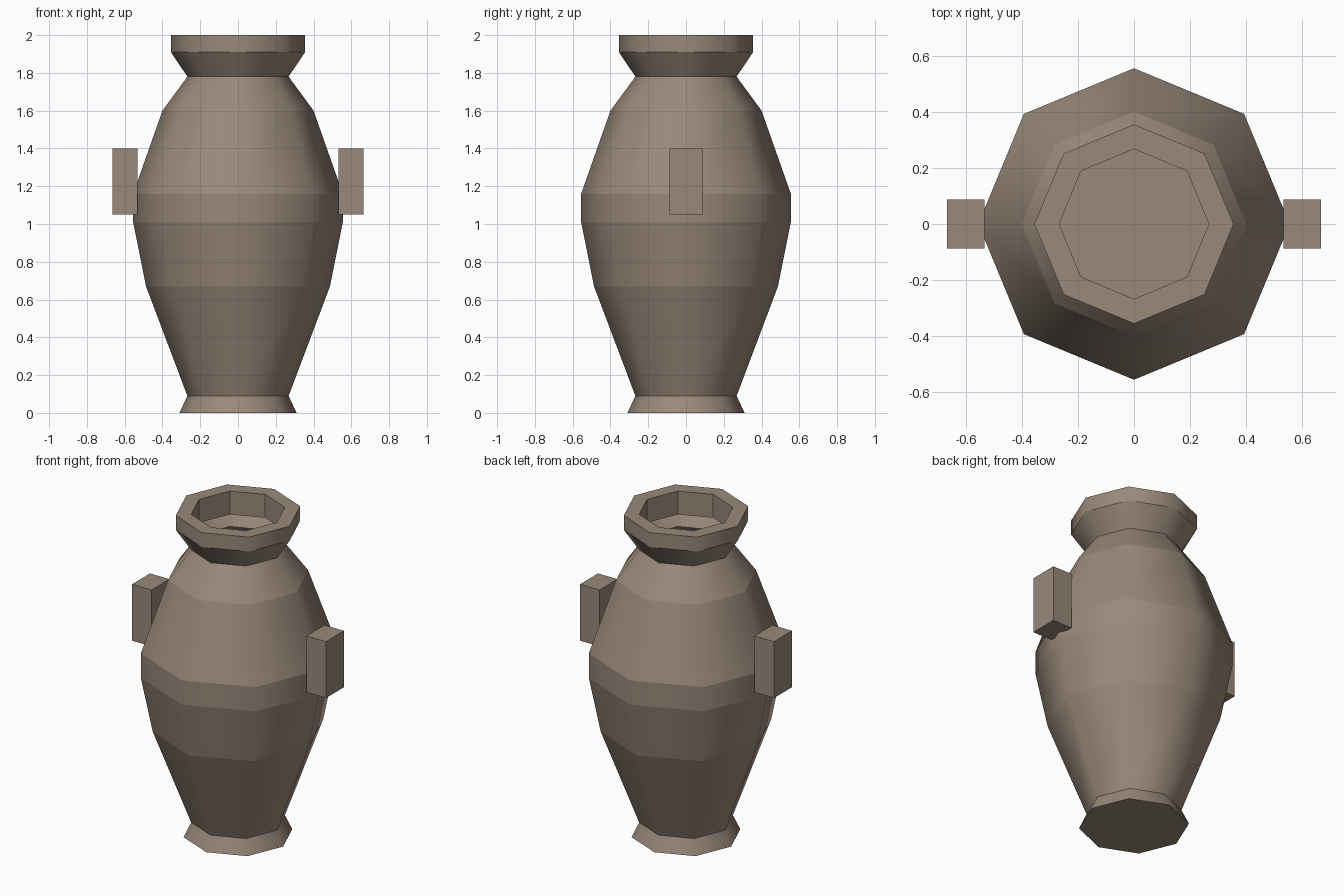
import bpy
import bmesh
import math

default = bpy.data.objects.get("Cube")
if default:
    bpy.data.objects.remove(default, do_unlink=True)

SIDES = 8

clay = bpy.data.materials.new("brown_clay")
clay.use_nodes = True
colour = (0.32, 0.25, 0.195, 1)
clay.diffuse_color = colour
clay.node_tree.nodes["Principled BSDF"].inputs["Base Color"].default_value = colour


def add_object(name, bm):
    mesh = bpy.data.meshes.new(name)
    bm.to_mesh(mesh)
    bm.free()
    mesh.materials.append(clay)
    obj = bpy.data.objects.new(name, mesh)
    bpy.context.collection.objects.link(obj)
    return obj


# Vase: foot, belly, shoulder, neck, rim and the inner lip hanging in the mouth
profile = [
    (0.31, 0), (0.268, 0.09), (0.487, 0.67), (0.555, 1.01), (0.555, 1.16),
    (0.4, 1.6), (0.268, 1.78), (0.355, 1.91), (0.355, 2), (0.267, 2), (0.267, 1.855),
]
bm = bmesh.new()
rings = []
for radius, height in profile:
    angles = [math.tau * i / SIDES for i in range(SIDES)]
    rings.append([bm.verts.new((radius * math.cos(a), radius * math.sin(a), height))
                  for a in angles])

bm.faces.new(reversed(rings[0]))
for level, (low, high) in enumerate(zip(rings, rings[1:])):
    for i in range(SIDES):
        j = (i + 1) % SIDES
        face = bm.faces.new((low[i], low[j], high[j], high[i]))
        face.smooth = level < len(rings) - 3

# Hard bands: every ring is a sharp edge, the sides blend around the vase
for ring in rings:
    for i in range(SIDES):
        edge = bm.edges.get((ring[i], ring[(i + 1) % SIDES]))
        edge.smooth = False
add_object("vase_body", bm)


# Block handles on both sides
def add_handle(name, side):
    bm = bmesh.new()
    bmesh.ops.create_cube(bm, size=1)
    bmesh.ops.scale(bm, vec=(0.133, 0.176, 0.35), verts=bm.verts)
    bmesh.ops.translate(bm, vec=(side * 0.599, 0, 1.225), verts=bm.verts)
    add_object(name, bm)


add_handle("left_handle", 1)
add_handle("right_handle", -1)
